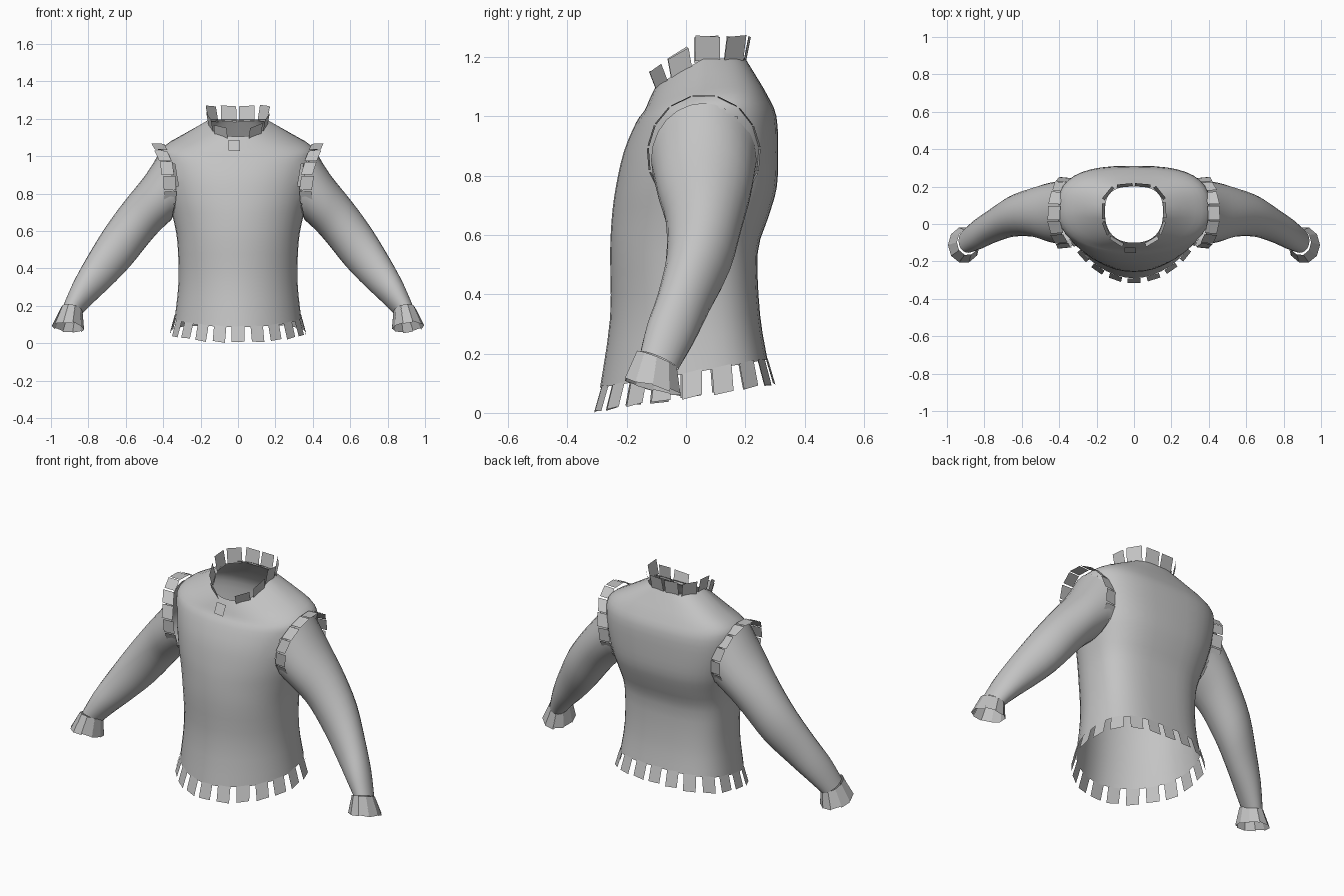
import bpy, bmesh, math, random
from mathutils import Vector

if "Cube" in bpy.data.objects:
    bpy.data.objects.remove(bpy.data.objects["Cube"])

random.seed(4)
TAU = 2 * math.pi
cloth = bpy.data.materials.new("grey cloth")
cloth.diffuse_color = (0.55, 0.55, 0.55, 1)
cloth.use_nodes = True
cloth.node_tree.nodes["Principled BSDF"].inputs["Base Color"].default_value = cloth.diffuse_color


def finish(name, bm, smooth=True, recalc=True):
    if recalc:
        bmesh.ops.recalc_face_normals(bm, faces=bm.faces[:])
    me = bpy.data.meshes.new(name)
    bm.to_mesh(me)
    bm.free()
    me.materials.append(cloth)
    for p in me.polygons:
        p.use_smooth = smooth
    ob = bpy.data.objects.new(name, me)
    bpy.context.collection.objects.link(ob)
    return ob


def refine(rows, steps):
    """Smooth interpolation between cross-section parameter rows."""
    out = []
    for i in range(len(rows) - 1):
        a, b = rows[max(i - 1, 0)], rows[i]
        c, d = rows[i + 1], rows[min(i + 2, len(rows) - 1)]
        for k in range(steps):
            t = k / steps
            out.append([q + 0.5 * t * (r - p + t * (2 * p - 5 * q + 4 * r - s + t * (3 * (q - r) + s - p)))
                        for p, q, r, s in zip(a, b, c, d)])
    return out + [list(rows[-1])]


def loft(rows, point, n):
    bm = bmesh.new()
    rings = [[bm.verts.new(point(r, TAU * k / n)) for k in range(n)] for r in rows]
    for a, b in zip(rings, rings[1:]):
        for k in range(n):
            j = (k + 1) % n
            bm.faces.new((a[k], a[j], b[j], b[k]))
    return bm


def power(v, p):
    return math.copysign(abs(v) ** p, v)


# Torso rows: side z, front z, back z, half width, front y, back y, side y, front roundness
TORSO = [
    (0.135, 0.085, 0.18, 0.338, -0.290, 0.275, 0.02, 1.08),
    (0.33, 0.32, 0.33, 0.318, -0.256, 0.250, 0.02, 1.05),
    (0.54, 0.54, 0.54, 0.324, -0.256, 0.242, 0.02, 1.0),
    (0.66, 0.66, 0.66, 0.345, -0.250, 0.278, 0.03, 1.0),
    (0.76, 0.76, 0.76, 0.370, -0.237, 0.306, 0.05, 0.96),
    (0.88, 0.88, 0.88, 0.395, -0.210, 0.311, 0.07, 0.92),
    (1.00, 0.98, 1.00, 0.410, -0.168, 0.305, 0.07, 0.9),
    (1.055, 1.02, 1.07, 0.390, -0.140, 0.275, 0.07, 0.9),
    (1.115, 1.06, 1.13, 0.290, -0.122, 0.240, 0.07, 0.9),
    (1.195, 1.105, 1.195, 0.155, -0.100, 0.200, 0.06, 0.85),
]


def torso_point(r, t):
    zs, zf, zb, w, yf, yb, ys, pf = r
    s, c = math.sin(t), math.cos(t)
    p = pf if c > 0 else 0.7
    y_end, z_end = (yf, zf) if c > 0 else (yb, zb)
    k = abs(c) ** p
    return Vector((w * power(s, p), ys + (y_end - ys) * k, zs + (z_end - zs) * k))


bm = loft(refine(TORSO, 3), torso_point, 40)
# Open the armholes under the sleeves
hidden = []
for f in bm.faces:
    m = f.calc_center_median()
    if abs(m.x) > 0.3 and ((m.y - 0.06) / 0.15) ** 2 + ((m.z - 0.86) / 0.17) ** 2 < 1:
        hidden.append(f)
bmesh.ops.delete(bm, geom=hidden, context='FACES')
finish("torso", bm)

# Sleeve rows: top x, top z, bottom x, bottom z, centre y, y radius, tilt, inward bow
SLEEVE = [
    (0.405, 1.045, 0.355, 0.66, 0.060, 0.178, 0.00, 0.035),
    (0.490, 0.905, 0.415, 0.605, 0.062, 0.158, 0.00, 0.0),
    (0.610, 0.755, 0.473, 0.540, 0.062, 0.130, 0.00, 0.0),
    (0.715, 0.610, 0.580, 0.408, 0.042, 0.110, 0.00, 0.0),
    (0.815, 0.445, 0.685, 0.300, -0.008, 0.090, 0.01, 0.0),
    (0.885, 0.315, 0.770, 0.222, -0.052, 0.081, 0.02, 0.0),
    (0.938, 0.190, 0.835, 0.160, -0.090, 0.064, 0.028, 0.0),
]


def sleeve_point(r, a):
    tx, tz, bx, bz, cy, ry, tilt, bow = r
    c, s = math.cos(a), math.sin(a)
    return Vector(((tx + bx) / 2 + (tx - bx) / 2 * c - bow * s * s,
                   cy + ry * s,
                   (tz + bz) / 2 + (tz - bz) / 2 * c - tilt * s))


def tab(bm, base, along, down, width, length):
    """One loose flat rectangle, slightly turned at random."""
    along, down = along.normalized(), down.normalized()
    along = (along + down * random.uniform(-0.1, 0.1)).normalized()
    h = along * width / 2
    tip = base + down * length * random.uniform(0.92, 1.0)
    v = [bm.verts.new(p) for p in (base - h, base + h, tip + h, tip - h)]
    bm.faces.new(v)


def even_angles(point, row, n):
    """Angles that divide a ring into n equal lengths."""
    m = 400
    pts = [point(row, TAU * i / m) for i in range(m + 1)]
    total = sum((b - a).length for a, b in zip(pts, pts[1:]))
    out, run = [], 0
    for i in range(m):
        if len(out) < n and run >= total * len(out) / n:
            out.append(TAU * i / m)
        run += (pts[i + 1] - pts[i]).length
    return out


def frame(point, row, a):
    """Position and tangent on a ring."""
    return point(row, a), point(row, a + 0.03) - point(row, a - 0.03)


for side, label in ((1, "right"), (-1, "left")):
    def pt(r, a, side=side):
        p = sleeve_point(r, a)
        p.x *= side
        return p

    finish(label + "_sleeve", loft(refine(SLEEVE, 3), pt, 24))

    # Row of tabs around the armhole
    bm = bmesh.new()
    root = list(SLEEVE[0])
    root[1] += 0.022
    root[3] += 0.015
    root[5] += 0.005
    for a in even_angles(pt, root, 15):
        p, t = frame(pt, root, a)
        p.x -= side * 0.01
        out = Vector((side, 0.1 * math.sin(a), 0.05 * math.cos(a)))
        tab(bm, p, t, out, 0.075, 0.068)
    finish(label + "_armhole_tabs", bm, False, False)

    # Flared cuff made of touching tabs
    bm = bmesh.new()
    n = 10
    for k in range(n):
        ring = []
        for a in (TAU * (k - 0.03) / n, TAU * (k + 1.0) / n):
            c, s = math.cos(a), math.sin(a)
            top = Vector((side * (0.889 + 0.058 * c), -0.098 + 0.070 * s, 0.180 + 0.010 * c - 0.028 * s))
            low = Vector((side * (0.909 + 0.086 * c), -0.112 + 0.098 * s, 0.085 + 0.010 * c - 0.028 * s))
            low.z += random.uniform(-0.006, 0.006)
            ring.append((top, low))
        (a0, b0), (a1, b1) = ring
        bm.faces.new([bm.verts.new(p) for p in (a0, a1, b1, b0)])
    finish(label + "_cuff", bm, False, False)

# Tabs hanging from the hem
bm = bmesh.new()
hem = TORSO[0]
for a in even_angles(torso_point, hem, 20):
    p, t = frame(torso_point, hem, a)
    out = Vector((0.28 * math.sin(a), -0.3 * math.cos(a), -1))
    tab(bm, p + Vector((0, 0, 0.005)), t, out, 0.07, 0.094)
finish("hem_tabs", bm, False, False)

# Collar tabs: upright at the back, shorter and leaning out at the front
bm = bmesh.new()
neck = TORSO[-1]
for a in even_angles(torso_point, neck, 11):
    p, t = frame(torso_point, neck, a)
    front = max(0, math.cos(a))
    if a < 0.1:
        # Loose tab folded down below the throat
        tab(bm, Vector((-0.02, -0.126, 1.085)), t, Vector((0, -0.5, -1)), 0.06, 0.065)
        continue
    out = Vector((0.2 * math.sin(a), -0.2 * math.cos(a) - 0.25 * front, 1))
    tab(bm, p - Vector((0, 0, 0.01 + 0.01 * front)), t, out, 0.083, 0.088 - 0.02 * front)
finish("collar_tabs", bm, False, False)
